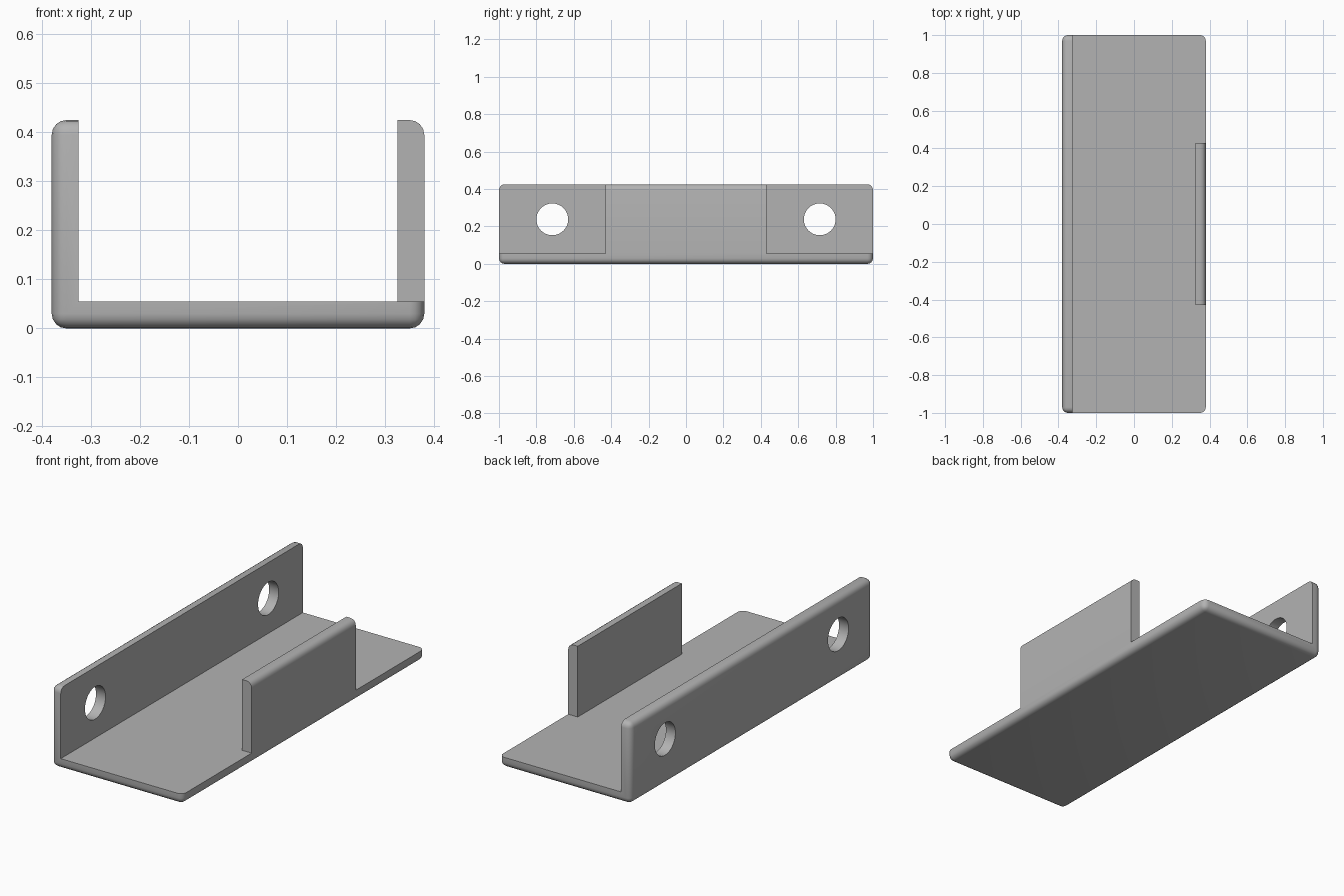
import bpy, bmesh, math
from mathutils import Matrix, Vector

old = bpy.data.objects.get("Cube")
if old:
    bpy.data.objects.remove(old, do_unlink=True)

HALF_W, HALF_L, HEIGHT = 0.38, 1.0, 0.425
THICK, ROUND = 0.055, 0.03
INNER = HALF_W - THICK
TAB_HALF = 0.43
HOLE_Y, HOLE_Z, HOLE_R = 0.715, 0.238, 0.085

grey = bpy.data.materials.new("plain grey")
grey.use_nodes = True
color = (0.45, 0.45, 0.45, 1)
grey.diffuse_color = color
grey.node_tree.nodes["Principled BSDF"].inputs["Base Color"].default_value = color


def make_object(name, bm):
    mesh = bpy.data.meshes.new(name)
    bm.to_mesh(mesh)
    bm.free()
    obj = bpy.data.objects.new(name, mesh)
    bpy.context.collection.objects.link(obj)
    mesh.materials.append(grey)
    return obj


def box(name, low, high, rounding=0):
    low, high = Vector(low), Vector(high)
    bm = bmesh.new()
    matrix = Matrix.Translation((low + high) / 2) @ Matrix.Diagonal((*(high - low), 1))
    bmesh.ops.create_cube(bm, size=1, matrix=matrix)
    if rounding:
        bmesh.ops.bevel(bm, geom=bm.edges[:], offset=rounding, segments=4,
                        profile=0.5, affect='EDGES')
    return make_object(name, bm)


def hole_cutter(name, y):
    bm = bmesh.new()
    matrix = Matrix.Translation((-HALF_W, y, HOLE_Z)) @ Matrix.Rotation(math.pi / 2, 4, 'Y')
    bmesh.ops.create_cone(bm, cap_ends=True, segments=48, radius1=HOLE_R,
                          radius2=HOLE_R, depth=0.3, matrix=matrix)
    return make_object(name, bm)


# Rounded block that holds the base, the tall wall and the short tab
bracket = box("channel_bracket", (-HALF_W, -HALF_L, 0), (HALF_W, HALF_L, HEIGHT), ROUND)

# Channel between the walls, gaps beside the tab, and the screw holes
cutters = [box("channel_cutter", (-INNER, -2, THICK), (INNER, 2, 1))]
for side, label in ((-1, "front"), (1, "back")):
    y0, y1 = sorted((side * TAB_HALF, side * 2))
    cutters.append(box(label + "_gap_cutter", (INNER - 0.1, y0, THICK), (1, y1, 1)))
    cutters.append(hole_cutter(label + "_hole_cutter", side * HOLE_Y))

bpy.ops.object.select_all(action='DESELECT')
bracket.select_set(True)
bpy.context.view_layer.objects.active = bracket
for cutter in cutters:
    cutter.hide_render = True
    mod = bracket.modifiers.new(cutter.name, 'BOOLEAN')
    mod.operation = 'DIFFERENCE'
    mod.solver = 'EXACT'
    mod.object = cutter
    bpy.ops.object.modifier_apply(modifier=mod.name)
    bpy.data.objects.remove(cutter, do_unlink=True)

# Smooth the rounded edges and hole walls, keep the cut edges crisp
bpy.ops.object.shade_smooth_by_angle(angle=math.radians(30))
